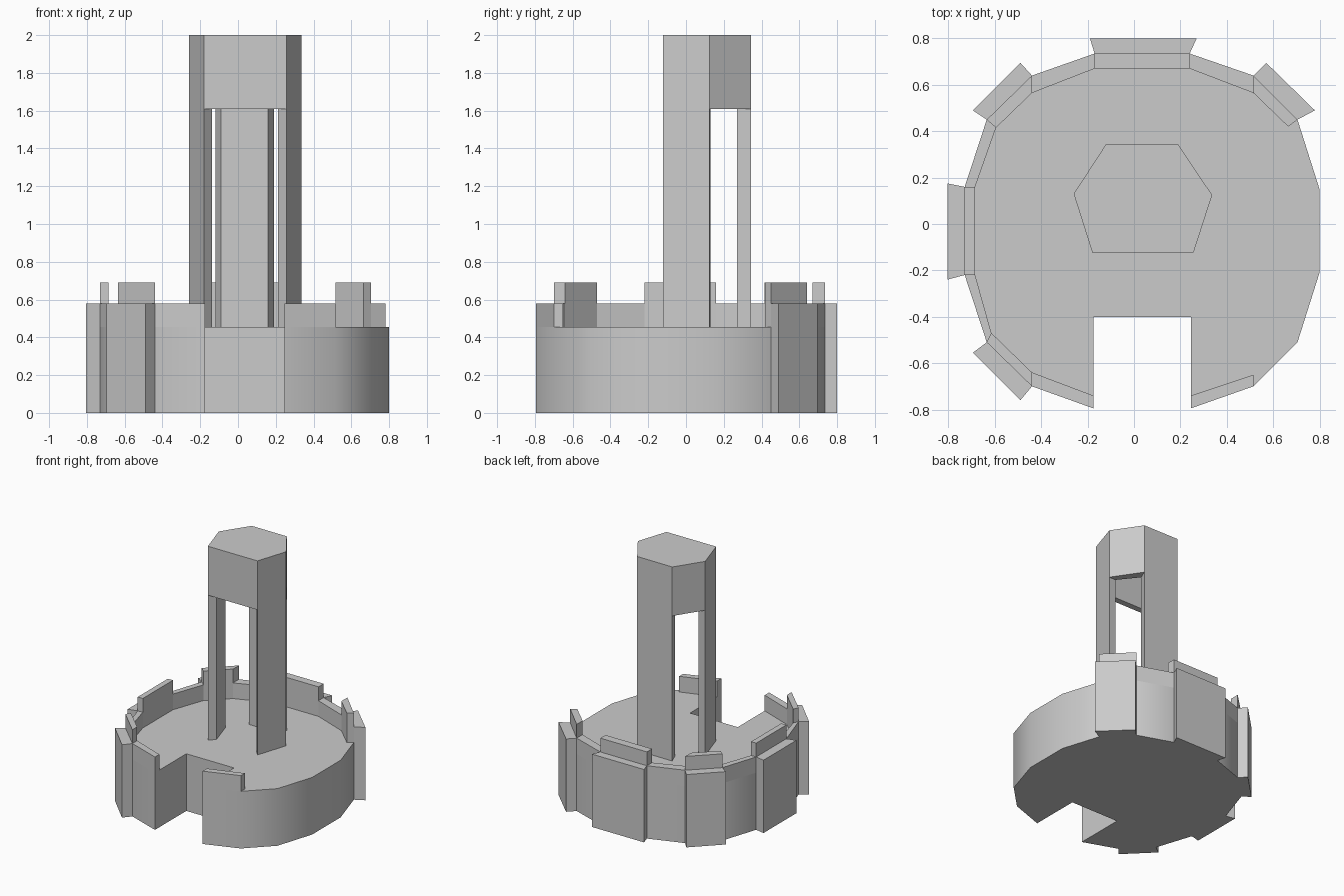
import bpy, bmesh, math

if "Cube" in bpy.data.objects:
    bpy.data.objects.remove(bpy.data.objects["Cube"])


def prism(name, pts, z0, z1):
    """Extrude a plan outline from z0 to z1."""
    bm = bmesh.new()
    face = bm.faces.new([bm.verts.new((x, y, z0)) for x, y in pts])
    up = bmesh.ops.extrude_face_region(bm, geom=[face])["geom"]
    bmesh.ops.translate(bm, vec=(0, 0, z1 - z0),
                        verts=[v for v in up if isinstance(v, bmesh.types.BMVert)])
    bmesh.ops.recalc_face_normals(bm, faces=bm.faces)
    me = bpy.data.meshes.new(name)
    bm.to_mesh(me)
    bm.free()
    ob = bpy.data.objects.new(name, me)
    bpy.context.collection.objects.link(ob)
    return ob


FLOOR, WALL, MERLON = 0.455, 0.58, 0.69

# Wall outline, from the right-hand end round the back to the front notch
outer = [(.705, .45), (.515, .64), (.24, .735), (-.17, .735), (-.44, .64),
         (-.635, .45), (-.73, .16), (-.73, -.22), (-.635, -.51),
         (-.44, -.70), (-.175, -.795)]
inner = [(.665, .42), (.515, .565), (.24, .67), (-.17, .67), (-.44, .565),
         (-.595, .415), (-.685, .16), (-.685, -.22), (-.615, -.47),
         (-.44, -.64), (-.175, -.74)]

# Round base with the gateway notch
base = prism("base", outer + [(-.175, -.4), (.245, -.4), (.245, -.795), (.515, -.70),
                              (.705, -.51), (.80, -.21), (.80, .15)], 0, FLOOR)
bpy.context.view_layer.objects.active = base
base.select_set(True)
bpy.ops.object.shade_smooth_by_angle(angle=math.radians(30))
base.select_set(False)

# Low wall, and the short piece right of the gateway
prism("parapet_wall", outer + inner[::-1], FLOOR, WALL)
prism("gate_wall", [(.245, -.795), (.515, -.70), (.515, -.65), (.245, -.74)], FLOOR, WALL)

# Flared buttresses with a raised merlon behind each, on alternate wall segments
flares = {0: ((.78, .49), (.57, .695)), 2: ((.27, .80), (-.19, .80)),
          4: ((-.49, .695), (-.695, .49)), 6: ((-.805, .175), (-.805, -.24)),
          8: ((-.695, -.555), (-.49, -.76))}
for i, (a, b) in flares.items():
    prism(f"buttress_{i // 2 + 1}", [outer[i], a, b, outer[i + 1]], 0, WALL)
    prism(f"merlon_{i // 2 + 1}", [outer[i], outer[i + 1], inner[i + 1], inner[i]],
          WALL, MERLON)

# Hollow hexagonal tower: alternate sides reach the floor, the others hang from the cap
hex_out = [(-.18, -.122), (.257, -.122), (.337, .125), (.19, .343), (-.12, .345), (-.26, .13)]
hex_in = [(-.137, -.074), (.213, -.074), (.278, .122), (.16, .27), (-.09, .27), (-.2, .126)]
for i in range(6):
    j = (i + 1) % 6
    leg = i % 2 == 1
    prism(f"tower_{'leg' if leg else 'lintel'}_{i // 2 + 1}",
          [hex_out[i], hex_out[j], hex_in[j], hex_in[i]], FLOOR if leg else 1.61, 1.95)
prism("tower_cap", hex_out, 1.95, 2.0)
